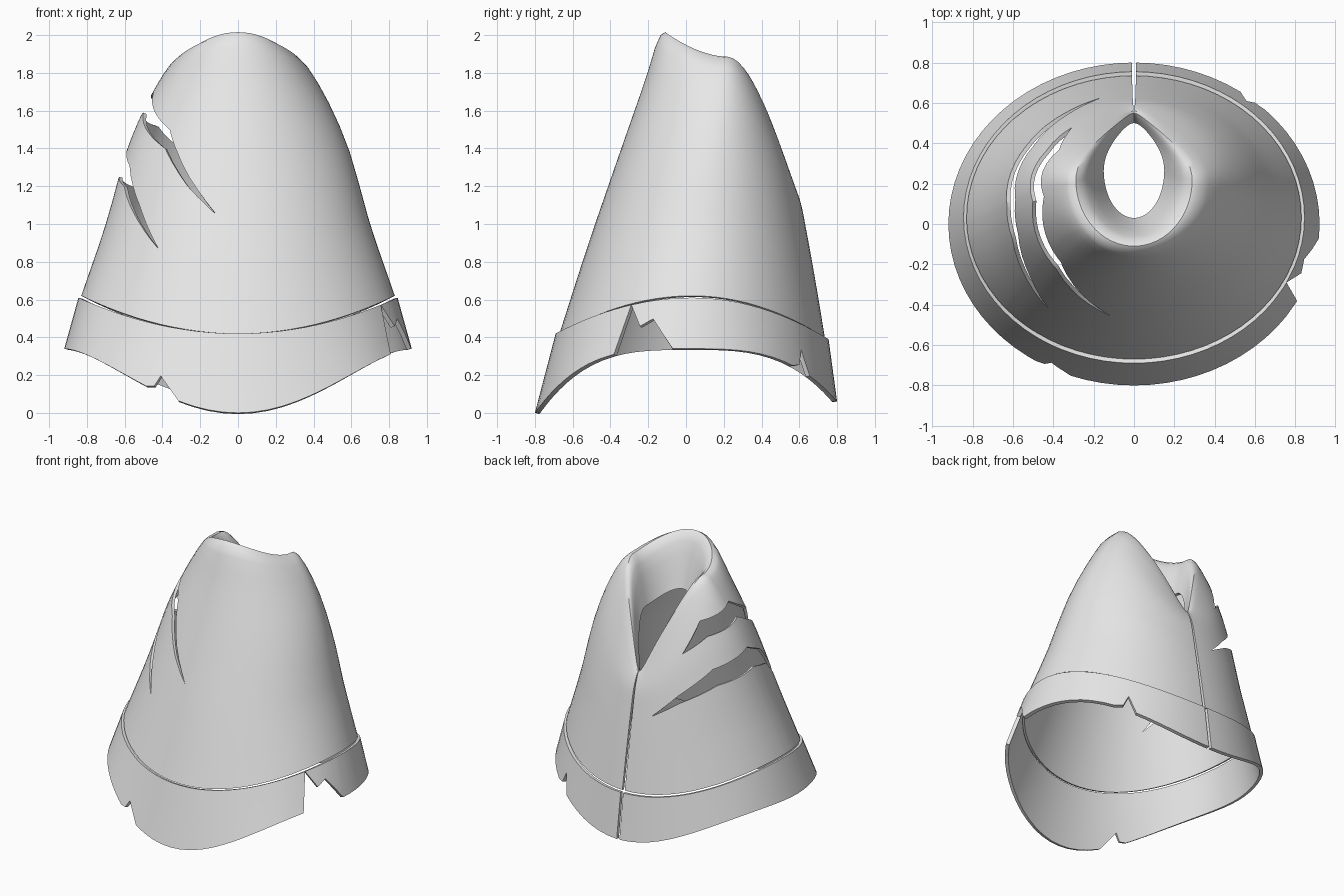
import bpy, bmesh
from math import sin, cos, radians
from mathutils import Vector

if "Cube" in bpy.data.objects:
    bpy.data.objects.remove(bpy.data.objects["Cube"])

cloth = bpy.data.materials.new("pale_grey_cloth")
cloth.use_nodes = True
cloth.diffuse_color = (0.8, 0.8, 0.8, 1)
cloth.node_tree.nodes["Principled BSDF"].inputs["Base Color"].default_value = (0.8, 0.8, 0.8, 1)

# Rings: front y, back y, half width, front z, side z, back z, z falloff, back pinch
BODY = [(-.67, .735, .83, .42, .62, .40, 2, 0),
        (-.515, .685, .70, .90, 1.0, .70, 2, 0),
        (-.36, .64, .585, 1.35, 1.4, .95, 1.8, 0),
        (-.22, .605, .45, 1.75, 1.7, 1.12, 1.8, .1),
        (-.135, .56, .32, 2.0, 1.88, 1.22, 1.8, .6),
        (-.06, .53, .235, 1.95, 1.82, 1.19, 1.8, .6),
        (.03, .50, .15, 1.63, 1.55, 1.12, 1.8, .4)]
RIM = 4
HEM = [(-.80, .80, .92, 0, .34, .06, 3.3, 0),
       (-.69, .755, .845, .42, .61, .39, 2, 0)]

# Side tears: angle, lower edge z, upper edge z
LOW_TEAR = [(0, .85, .85), (216, .87, .87), (232, 1.03, 1.1), (250, 1.2, 1.31), (268, 1.25, 1.39),
            (300, 1.19, 1.3), (325, 1.07, 1.12), (345, .95, .95), (360, .87, .87)]
HIGH_TEAR = [(0, 1.05, 1.05), (190, 1.05, 1.05), (205, 1.2, 1.25), (222, 1.4, 1.5), (262, 1.59, 1.7),
             (295, 1.52, 1.62), (314, 1.4, 1.4), (335, 1.15, 1.15), (360, 1.0, 1.0)]
# Hem notches: angle, raised fraction of the band
NOTCHES = [(0, 0), (35, 0), (39, .45), (41, .1), (45, 0), (95, 0), (96, .06), (105, .62),
           (110, .5), (116.5, 1), (118.5, 0), (200, 0), (207, .25), (209, .06), (212, 0), (360, 0)]


def ring_point(ring, deg):
    """Point on a ring; 0 degrees is the back and 90 is +x."""
    yf, yb, w, zf, zs, zb, p, pinch = ring
    a = radians(deg)
    c = cos(a)
    x = w * sin(a) * (1 - (pinch * c * c if c > 0 else 0))
    y = (yf + yb) / 2 + (yb - yf) / 2 * c
    return Vector((x, y, zs + ((zb if c > 0 else zf) - zs) * abs(c) ** p))


def surface(rings, deg, v):
    """Smooth curve up one column of the rings."""
    pts = [ring_point(r, deg) for r in rings]
    i = min(int(v), len(pts) - 2)
    t = v - i
    p1, p2 = pts[i], pts[i + 1]
    p0 = pts[i - 1] if i else 2 * p1 - p2
    p3 = pts[i + 2] if i + 2 < len(pts) else 2 * p2 - p1
    return (p1 + t / 2 * (p2 - p0 + t * (2 * p0 - 5 * p1 + 4 * p2 - p3 + t * (3 * p1 - 3 * p2 + p3 - p0))))


def lookup(table, deg, col):
    for a, b in zip(table, table[1:]):
        if deg <= b[0]:
            return a[col] + (b[col] - a[col]) * (deg - a[0]) / (b[0] - a[0])
    return table[-1][col]


def find_v(deg, z):
    lo, hi = 0.0, float(RIM)
    for _ in range(24):
        mid = (lo + hi) / 2
        if surface(BODY, deg, mid).z < z:
            lo = mid
        else:
            hi = mid
    return lo


def angles(*tables):
    """Regular columns plus every knot angle, with a narrow slit at the back."""
    knots = {float(k[0]) for t in tables for k in t}
    regular = {float(d) for d in range(0, 361, 5)}
    keep = knots | {d for d in regular if all(abs(d - k) > 1.5 for k in knots)}
    return [min(max(d, .7), 359.3) for d in sorted(keep)]


def build(name, columns, gaps, thickness):
    """Skin a grid of points, leaving out gap rows, and thicken it inwards."""
    bm = bmesh.new()
    grid = [[bm.verts.new(p) for p in col] for col in columns]
    for a, b in zip(grid, grid[1:]):
        for r in range(len(a) - 1):
            if r not in gaps:
                bm.faces.new((a[r], a[r + 1], b[r + 1], b[r]))
    bmesh.ops.remove_doubles(bm, verts=bm.verts[:], dist=.0008)
    bmesh.ops.dissolve_degenerate(bm, edges=bm.edges[:], dist=.0005)
    mesh = bpy.data.meshes.new(name)
    bm.to_mesh(mesh)
    bm.free()
    mesh.materials.append(cloth)
    obj = bpy.data.objects.new(name, mesh)
    bpy.context.collection.objects.link(obj)
    solid = obj.modifiers.new("thickness", "SOLIDIFY")
    solid.thickness = thickness
    solid.offset = -1
    bpy.ops.object.select_all(action="DESELECT")
    obj.select_set(True)
    bpy.context.view_layer.objects.active = obj
    bpy.ops.object.modifier_apply(modifier="thickness")
    bpy.ops.object.shade_smooth_by_angle(angle=radians(40))
    return obj


# Torn cloak body with the folded collar
columns = []
for deg in angles(LOW_TEAR, HIGH_TEAR):
    cuts = [find_v(deg, lookup(t, deg, c)) for t in (LOW_TEAR, HIGH_TEAR) for c in (1, 2)]
    spans = [(0, cuts[0], 5), (cuts[1], cuts[2], 4), (cuts[3], RIM, 7), (RIM, len(BODY) - 1, 6)]
    vs = [v0 + (v1 - v0) * i / n for v0, v1, n in spans[:3] for i in range(n + 1)]
    vs += [RIM + (len(BODY) - 1 - RIM) * i / 6 for i in range(1, 7)]
    columns.append([surface(BODY, deg, v) for v in vs])
build("cloak_body", columns, {5, 10}, .02)

# Flared hem band with ragged notches
columns = []
for deg in angles(NOTCHES):
    low, top = (ring_point(r, deg) for r in HEM)
    start = lookup(NOTCHES, deg, 1)
    columns.append([low.lerp(top, start + (1 - start) * i / 4) for i in range(5)])
build("hem_band", columns, set(), .025)
